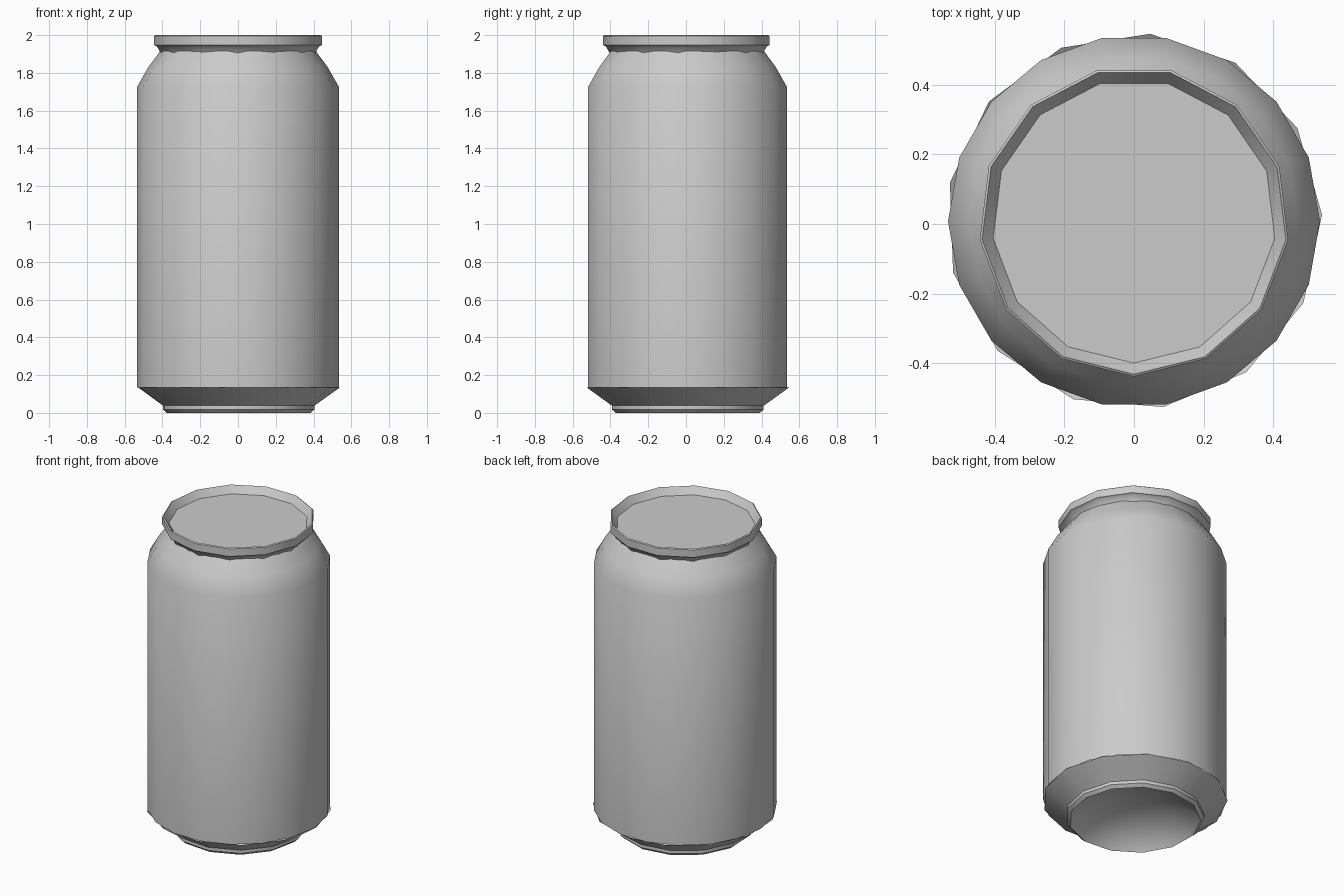
import bpy, bmesh
from math import cos, sin, radians, tau

if "Cube" in bpy.data.objects:
    bpy.data.objects.remove(bpy.data.objects["Cube"])

CY = 0.008  # the faceted rings sit slightly off the middle in y


def lathe(name, profile, sides, phase=0.0, cap_end=False, angle=40):
    """Revolve (radius, z) points into a faceted shell; radius 0 closes to a point."""
    bm = bmesh.new()
    rings = []
    for r, z in profile:
        if r == 0:
            rings.append([bm.verts.new((0, CY, z))])
            continue
        rings.append([bm.verts.new((r * cos(radians(phase) + tau * i / sides),
                                    CY + r * sin(radians(phase) + tau * i / sides), z))
                      for i in range(sides)])
    for a, b in zip(rings, rings[1:]):
        for i in range(sides):
            j = (i + 1) % sides
            if len(b) == 1:
                bm.faces.new((a[i], a[j], b[0]))
            else:
                bm.faces.new((a[i], a[j], b[j], b[i]))
    if cap_end:
        bm.faces.new(rings[-1])
    mesh = bpy.data.meshes.new(name)
    bm.to_mesh(mesh)
    bm.free()
    ob = bpy.data.objects.new(name, mesh)
    bpy.context.collection.objects.link(ob)
    bpy.ops.object.select_all(action='DESELECT')
    ob.select_set(True)
    bpy.context.view_layer.objects.active = ob
    bpy.ops.object.shade_smooth_by_angle(angle=radians(angle))
    return ob


# Cylindrical wall with tapered shoulder
lathe("can_body", [(0.535, 0.135), (0.535, 1.725), (0.475, 1.83), (0.412, 1.915)], 18)

# Rolled top rim, inner wall and recessed flat lid
lathe("rim_and_lid", [(0.412, 1.905), (0.432, 1.94), (0.447, 1.947), (0.447, 1.995),
                      (0.440, 2.0), (0.408, 1.955)], 13, -7, cap_end=True)

# Coarser bottom chamfer, overlapping the wall slightly
lathe("bottom_chamfer", [(0.405, 0.038), (0.541, 0.135)], 13, 2)

# Standing ring and the concave dome under the can
lathe("base_dome", [(0.0, 0.15)][::-1] and
      [(0.405, 0.04), (0.405, 0.018), (0.385, 0.0), (0.36, 0.03),
       (0.28, 0.09), (0.15, 0.135), (0.0, 0.15)][0:], 13, 2)
for p in (bpy.data.objects["base_dome"], ):
    p.data.flip_normals()
